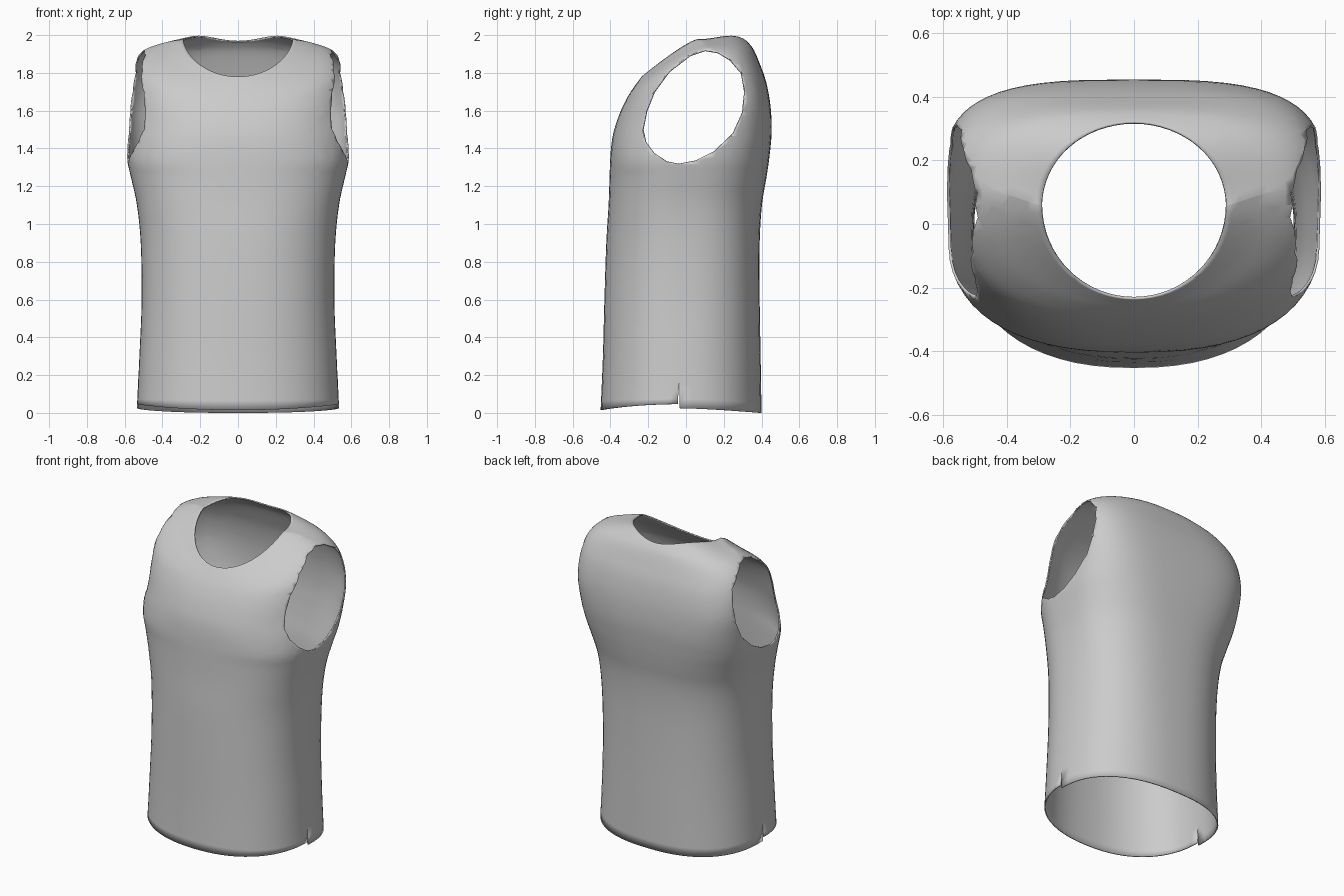
import bpy, bmesh, math
from mathutils import Vector

if "Cube" in bpy.data.objects:
    bpy.data.objects.remove(bpy.data.objects["Cube"])

N = 64        # points around the body
STEPS = 4     # loft steps between key rings
SLIT_TOP = 0.165

# Key rings from hem to neckline:
# front y, front z, back y, back z, side x, side y, side z, front power, back power, bump
RINGS = [
    (-.452, .015, .400, .000, .535, -.035, .025, 2.3, 2.4, 0),
    (-.440, .30, .395, .30, .522, -.035, .30, 2.3, 2.4, 0),
    (-.432, .60, .390, .60, .510, -.035, .60, 2.3, 2.5, 0),
    (-.422, .90, .390, .90, .515, -.035, .90, 2.3, 2.6, 0),
    (-.410, 1.10, .402, 1.10, .535, -.035, 1.10, 2.4, 2.7, 0),
    (-.405, 1.24, .425, 1.24, .565, -.030, 1.24, 2.4, 2.9, 0),
    (-.402, 1.33, .441, 1.35, .587, -.010, 1.34, 2.5, 3.1, 0),
    (-.395, 1.42, .453, 1.48, .595, .040, 1.46, 2.5, 3.3, 0),
    (-.380, 1.50, .448, 1.62, .597, .110, 1.60, 2.5, 3.4, 0),
    (-.345, 1.60, .425, 1.75, .590, .120, 1.74, 2.5, 3.3, 0),
    (-.305, 1.68, .390, 1.85, .565, .120, 1.85, 2.5, 3.0, 0),
    (-.272, 1.73, .360, 1.92, .500, .110, 1.92, 2.3, 2.6, .005),
    (-.250, 1.76, .335, 1.955, .390, .090, 1.96, 2.1, 2.2, .015),
    (-.235, 1.78, .320, 1.970, .290, .055, 1.978, 2.0, 2.0, .024),
]

# Armhole outline seen from the side (y, z), counter-clockwise and convex
ARMHOLE = [(-.04, 1.318), (.05, 1.335), (.15, 1.385), (.25, 1.48), (.30, 1.59),
           (.312, 1.70), (.295, 1.80), (.235, 1.87), (.17, 1.91), (.10, 1.922),
           (.02, 1.895), (-.09, 1.81), (-.17, 1.70), (-.21, 1.60), (-.23, 1.50),
           (-.215, 1.435), (-.17, 1.375), (-.10, 1.33)]


def catmull(a, b, c, d, t):
    return .5 * (2 * b + (c - a) * t + (2 * a - 5 * b + 4 * c - d) * t * t
                 + (3 * b - a - 3 * c + d) * t ** 3)


def smooth_rings():
    last = len(RINGS) - 1
    for i in range(last):
        keys = [RINGS[min(max(i + k, 0), last)] for k in (-1, 0, 1, 2)]
        for s in range(STEPS):
            yield [catmull(*vals, s / STEPS) for vals in zip(*keys)]
    yield list(RINGS[-1])


def ring_point(r, j):
    fy, fz, by, bz, sx, sy, sz, pf, pb, bump = r
    a = 2 * math.pi * j / N
    c, s = math.cos(a), math.sin(a)          # c = 1 front, c = -1 back
    end_y, end_z, p = (fy, fz, pf) if c > 0 else (by, bz, pb)
    x = sx * math.copysign(abs(s) ** (2 / p), s) if abs(s) > 1e-6 else 0
    k = abs(c) ** (2 / p) if abs(c) > 1e-6 else 0
    y = sy + (end_y - sy) * k
    w = abs(c) ** 1.2
    z = sz + (end_z - sz) * w
    if c < 0:
        z += bump * math.sin(2 * a) ** 2
    return Vector((x, y, z))


def cut_armhole(bm, side):
    """Slice the shell along every outline edge, then remove the inside."""
    inside = [f for f in bm.faces if f.calc_center_median().x * side > .2]
    for (y0, z0), (y1, z1) in zip(ARMHOLE, ARMHOLE[1:] + ARMHOLE[:1]):
        co = Vector((0, y0, z0))
        out = Vector((0, z1 - z0, y0 - y1)).normalized()
        geom = set(inside)
        for f in inside:
            geom.update(f.edges)
            geom.update(f.verts)
        res = bmesh.ops.bisect_plane(bm, geom=list(geom), dist=1e-5,
                                     plane_co=co, plane_no=out)
        inside = [f for f in res['geom'] if isinstance(f, bmesh.types.BMFace)
                  and (f.calc_center_median() - co).dot(out) < 0]
    bmesh.ops.delete(bm, geom=inside, context='FACES')


# Lofted garment shell
bm = bmesh.new()
rows = [[bm.verts.new(ring_point(r, j)) for j in range(N)] for r in smooth_rings()]
for lo, hi in zip(rows, rows[1:]):
    for j in range(N):
        k = (j + 1) % N
        bm.faces.new((lo[j], lo[k], hi[k], hi[j]))

# Side slits at the hem: split the side columns and open them a little
seams = []
for j in (N // 4, 3 * N // 4):
    rows[2][j].co.z = SLIT_TOP
    seams += [bm.edges.get((rows[i][j], rows[i + 1][j])) for i in range(2)]
bmesh.ops.split_edges(bm, edges=seams)
for v in bm.verts:
    if v.co.z < .15 and v.link_faces:
        mean_y = sum(f.calc_center_median().y for f in v.link_faces) / len(v.link_faces)
        if abs(v.co.y + .035) < .004 and mean_y < -.035:
            v.co.y -= .008
        # Front hem rises towards the slits
        if v.co.z < .05 and mean_y < -.035:
            v.co.z += .022 * (abs(v.co.x) / .535) ** 2

for side in (1, -1):
    cut_armhole(bm, side)
bmesh.ops.recalc_face_normals(bm, faces=bm.faces)
# Point the surface outwards
front = min(bm.faces, key=lambda f: f.calc_center_median().y)
if front.normal.y > 0:
    bmesh.ops.reverse_faces(bm, faces=bm.faces)

mesh = bpy.data.meshes.new("sleeveless_top")
bm.to_mesh(mesh)
bm.free()
top = bpy.data.objects.new("sleeveless_top", mesh)
bpy.context.collection.objects.link(top)

cloth = bpy.data.materials.new("grey_cloth")
cloth.diffuse_color = (.6, .6, .6, 1)
cloth.use_nodes = True
cloth.node_tree.nodes["Principled BSDF"].inputs["Base Color"].default_value = cloth.diffuse_color
mesh.materials.append(cloth)

# Thin cloth thickness, growing inwards
solid = top.modifiers.new("cloth_thickness", 'SOLIDIFY')
solid.thickness = .008
solid.offset = -1

bpy.context.view_layer.objects.active = top
top.select_set(True)
bpy.ops.object.shade_smooth_by_angle(angle=math.radians(40))
